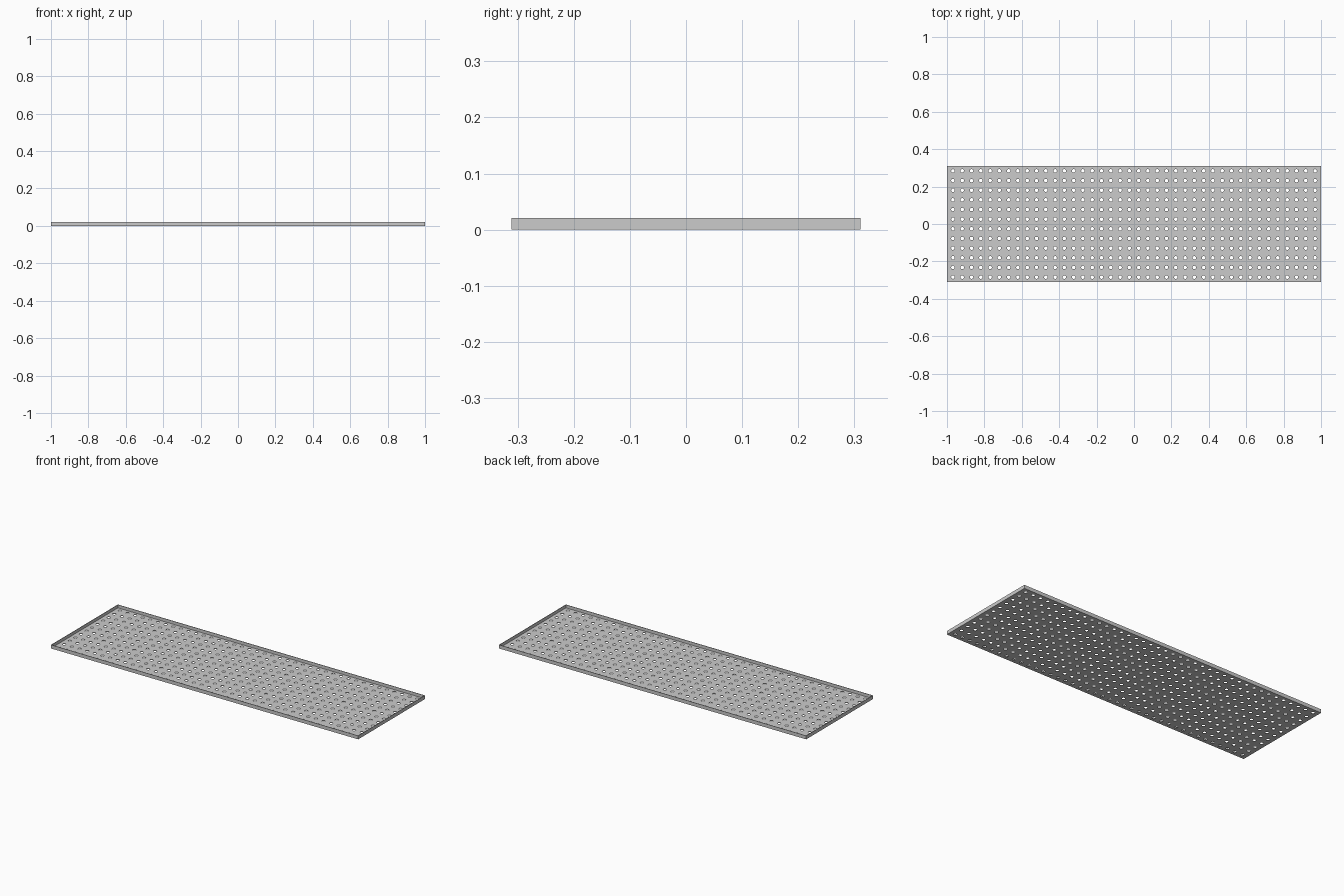
import bpy, bmesh
from math import cos, sin, pi

if "Cube" in bpy.data.objects:
    bpy.data.objects.remove(bpy.data.objects["Cube"])

HX, HY, H, T = 1.0, 0.311, 0.021, 0.003      # half sizes, height, sheet thickness
NX, NY, SIDES, R = 40, 12, 16, 0.0095        # hole grid
FX, FY = 0.968, 0.284                        # outermost hole centres


def centres(n, far):
    return [-far + 2 * far * i / (n - 1) for i in range(n)]


def borders(c, half):
    return [-half] + [(a + b) / 2 for a, b in zip(c, c[1:])] + [half]


def spread(c, lo, hi, t):
    return c + t * (hi - c if t > 0 else c - lo)


cx, cy = centres(NX, FX), centres(NY, FY)
bx, by = borders(cx, HX), borders(cy, HY)
bm = bmesh.new()

# perforated floor: one holed cell per grid position
for i, x in enumerate(cx):
    for j, y in enumerate(cy):
        inner, outer = [], []
        for k in range(SIDES):
            c, s = cos(2 * pi * k / SIDES), sin(2 * pi * k / SIDES)
            m = max(abs(c), abs(s))
            inner.append(bm.verts.new((x + R * c, y + R * s, 0)))
            outer.append(bm.verts.new((spread(x, bx[i], bx[i + 1], c / m),
                                       spread(y, by[j], by[j + 1], s / m), 0)))
        for k in range(SIDES):
            n = (k + 1) % SIDES
            bm.faces.new((inner[k], inner[n], outer[n], outer[k]))
bmesh.ops.remove_doubles(bm, verts=bm.verts[:], dist=1e-5)

# upright rim around the outside edge
rim = [e for e in bm.edges if e.is_boundary and
       (all(abs(abs(v.co.x) - HX) < 1e-4 for v in e.verts) or
        all(abs(abs(v.co.y) - HY) < 1e-4 for v in e.verts))]
ext = bmesh.ops.extrude_edge_only(bm, edges=rim)
for v in ext["geom"]:
    if isinstance(v, bmesh.types.BMVert):
        v.co.z = H
bmesh.ops.recalc_face_normals(bm, faces=bm.faces[:])
bm.normal_update()
floor_face = next(f for f in bm.faces if all(abs(v.co.z) < 1e-6 for v in f.verts))
if floor_face.normal.z > 0:
    bmesh.ops.reverse_faces(bm, faces=bm.faces[:])

mesh = bpy.data.meshes.new("perforated_tray")
bm.to_mesh(mesh)
bm.free()
tray = bpy.data.objects.new("perforated_tray", mesh)
bpy.context.collection.objects.link(tray)

# sheet thickness, grown inward
sheet = tray.modifiers.new("sheet_thickness", 'SOLIDIFY')
sheet.thickness = T
sheet.offset = -1
sheet.use_even_offset = True
